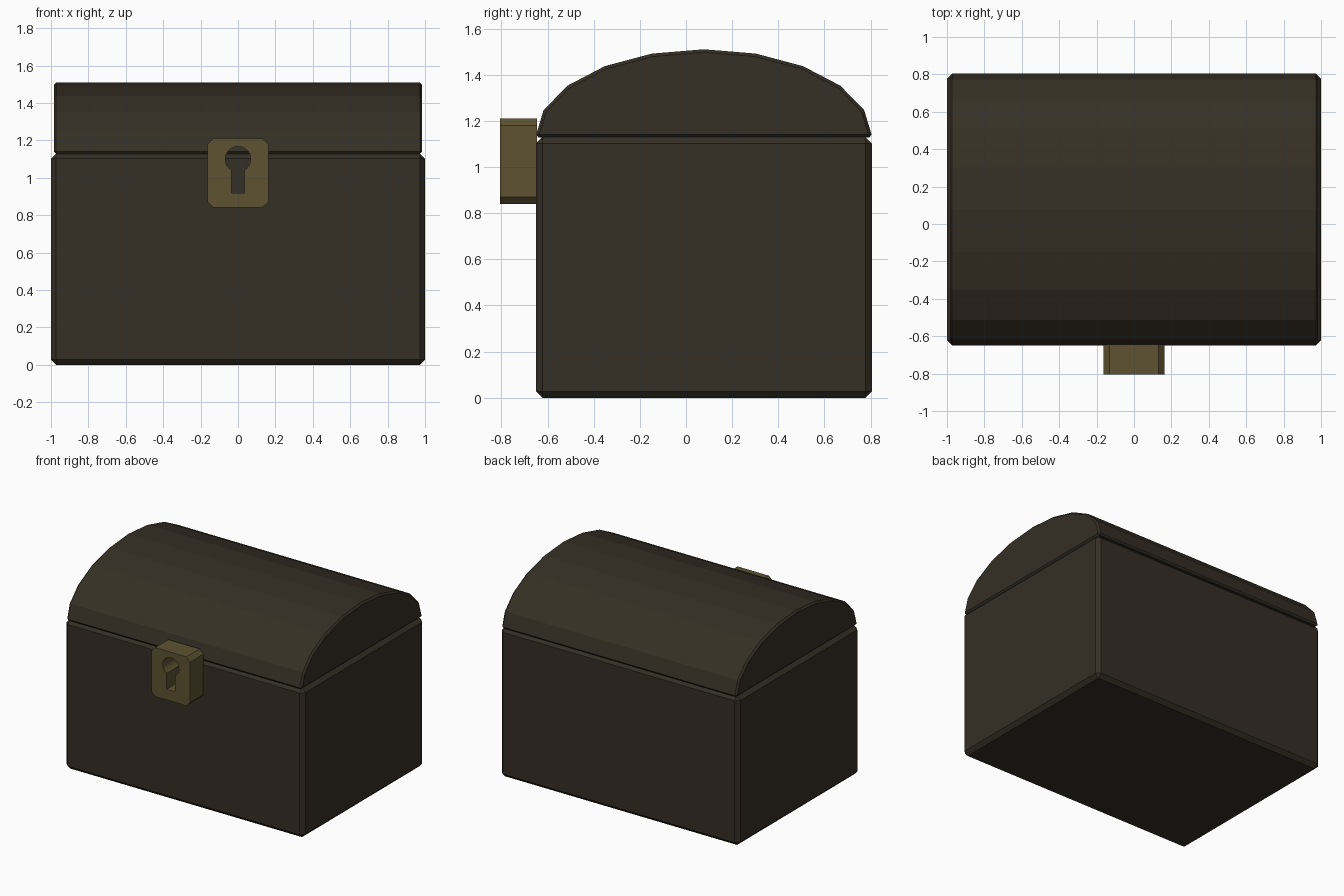
import bpy
import bmesh
import math

if "Cube" in bpy.data.objects:
    bpy.data.objects.remove(bpy.data.objects["Cube"])


def material(name, rgb):
    m = bpy.data.materials.new(name)
    m.diffuse_color = (*rgb, 1)
    m.use_nodes = True
    m.node_tree.nodes["Principled BSDF"].inputs["Base Color"].default_value = m.diffuse_color
    return m


def add_object(name, bm, mat=None):
    bmesh.ops.recalc_face_normals(bm, faces=bm.faces)
    mesh = bpy.data.meshes.new(name)
    bm.to_mesh(mesh)
    bm.free()
    obj = bpy.data.objects.new(name, mesh)
    bpy.context.collection.objects.link(obj)
    if mat:
        mesh.materials.append(mat)
    return obj


def prism(name, points, offset, mat=None):
    """Extrude a closed outline of 3D points along an offset."""
    bm = bmesh.new()
    face = bm.faces.new([bm.verts.new(p) for p in points])
    result = bmesh.ops.extrude_face_region(bm, geom=[face], use_keep_orig=True)
    verts = [v for v in result["geom"] if isinstance(v, bmesh.types.BMVert)]
    bmesh.ops.translate(bm, verts=verts, vec=offset)
    return add_object(name, bm, mat)


def chamfer(obj, width):
    b = obj.modifiers.new("Chamfer", "BEVEL")
    b.width = width
    b.segments = 1
    b.limit_method = "ANGLE"
    b.angle_limit = math.radians(35)


wood = material("dark_wood", (0.036, 0.029, 0.018))
brass = material("aged_brass", (0.11, 0.086, 0.031))

FRONT, BACK = -0.65, 0.805
MID = (FRONT + BACK) / 2
HALF = (BACK - FRONT) / 2

# Chest body
body = prism("chest_body",
             [(-1, FRONT, 0), (1, FRONT, 0), (1, BACK, 0), (-1, BACK, 0)],
             (0, 0, 1.13), wood)
chamfer(body, 0.028)

# Domed lid with ten flat strips
steps = 10
arc = [(-0.985, MID - (HALF + 0.003) * math.cos(math.pi * i / steps),
        1.128 + 0.382 * math.sin(math.pi * i / steps)) for i in range(steps + 1)]
lid = prism("domed_lid", arc, (1.97, 0, 0), wood)
chamfer(lid, 0.013)

# Lock block with clipped corners
w, low, high, c = 0.163, 0.84, 1.21, 0.031
outline = [(-w + c, low), (w - c, low), (w, low + c), (w, high - c),
           (w - c, high), (-w + c, high), (-w, high - c), (-w, low + c)]
lock = prism("lock", [(x, -0.805, z) for x, z in outline],
             (0, 0.16, 0), brass)

# Keyhole: a round top running into a straight slot
r, slot, cz = 0.068, 0.035, 1.10
a0 = -math.pi / 2 + math.asin(slot / r)
sweep = 2 * math.pi - 2 * math.asin(slot / r)
n = 22
hole = [(-slot, 0.92), (slot, 0.92)]
hole += [(r * math.cos(a0 + sweep * i / n), cz + r * math.sin(a0 + sweep * i / n))
         for i in range(n + 1)]
cutter = prism("keyhole_cutter", [(x, -0.9, z) for x, z in hole], (0, 0.4, 0), brass)
cutter.hide_render = True
cutter.hide_set(True)
cut = lock.modifiers.new("Keyhole", "BOOLEAN")
cut.operation = "DIFFERENCE"
cut.solver = "EXACT"
cut.object = cutter
